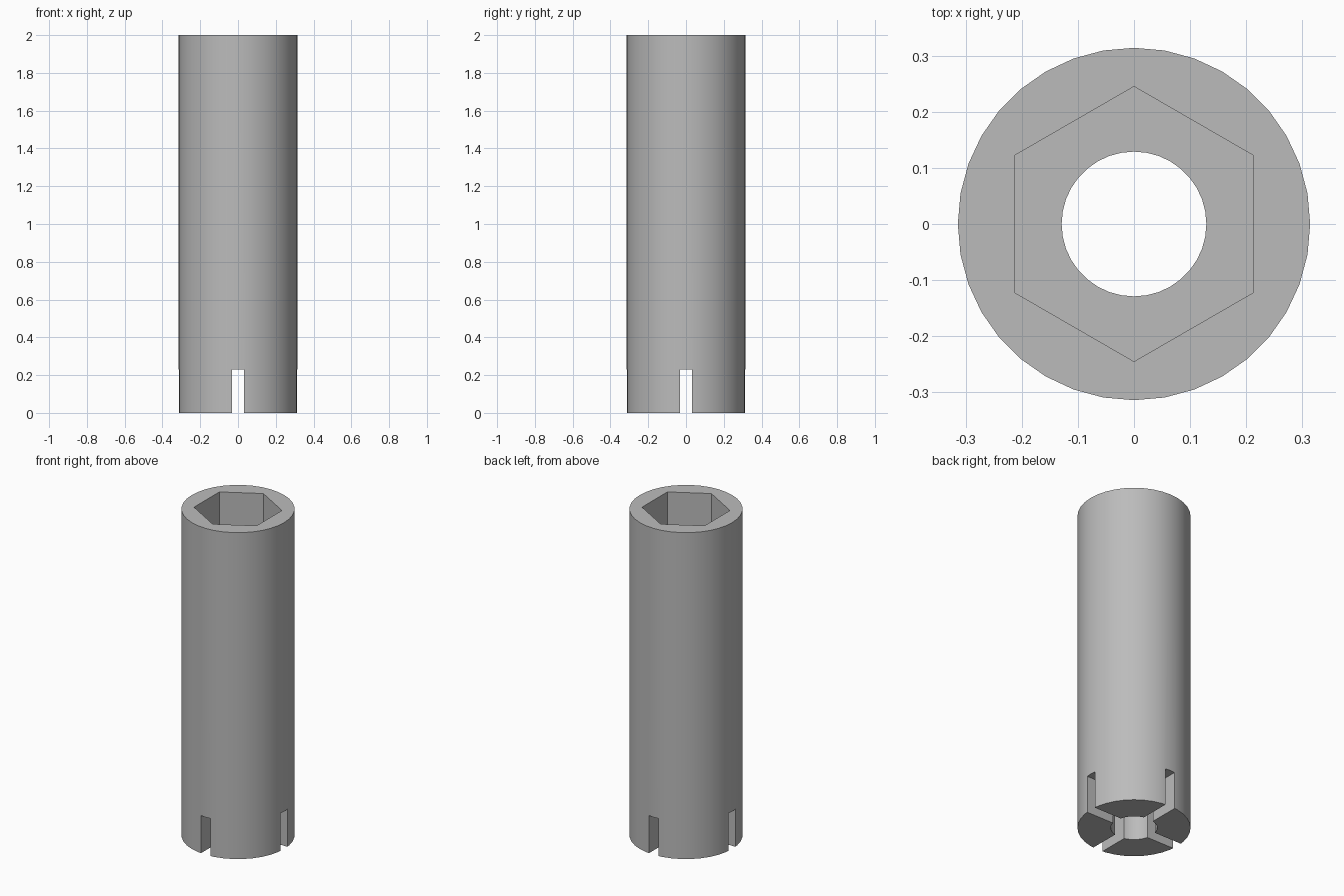
import bpy
import math

cube = bpy.data.objects.get("Cube")
if cube:
    bpy.data.objects.remove(cube, do_unlink=True)

HEIGHT = 2.0
OUTER_RADIUS = 0.314
BORE_RADIUS = 0.129
HEX_RADIUS = 0.245
HEX_DEPTH = 1.0
SLOT_WIDTH = 0.066
SLOT_HEIGHT = 0.23

steel = bpy.data.materials.new("grey_steel")
steel.use_nodes = True
colour = (0.5, 0.5, 0.5, 1)
steel.diffuse_color = colour
steel.node_tree.nodes["Principled BSDF"].inputs["Base Color"].default_value = colour


def prism(name, sides, radius, bottom, top):
    bpy.ops.mesh.primitive_cylinder_add(
        vertices=sides, radius=radius, depth=top - bottom,
        location=(0, 0, (bottom + top) / 2))
    obj = bpy.context.object
    obj.name = name
    obj.data.materials.append(steel)
    return obj


def slot(name, angle):
    bpy.ops.mesh.primitive_cube_add(size=1, location=(0, 0, 0), rotation=(0, 0, angle))
    obj = bpy.context.object
    obj.name = name
    obj.scale = (1, SLOT_WIDTH, SLOT_HEIGHT * 2)
    obj.data.materials.append(steel)
    return obj


# Outer sleeve
body = prism("socket_body", 36, OUTER_RADIUS, 0, HEIGHT)

# Through bore, hexagonal recess and crossed slots in the lower end
cutters = [
    prism("bore_cutter", 36, BORE_RADIUS, -0.1, HEIGHT + 0.1),
    prism("hex_recess_cutter", 6, HEX_RADIUS, HEIGHT - HEX_DEPTH, HEIGHT + 0.1),
    slot("slot_cutter_across", 0),
    slot("slot_cutter_along", math.pi / 2),
]
bpy.context.view_layer.objects.active = body
for cutter in cutters:
    cut = body.modifiers.new(cutter.name, "BOOLEAN")
    cut.operation = "DIFFERENCE"
    cut.solver = "EXACT"
    cut.object = cutter
    bpy.ops.object.modifier_apply(modifier=cut.name)
for cutter in cutters:
    bpy.data.objects.remove(cutter, do_unlink=True)

# Smooth round walls with crisp rims
bpy.ops.object.select_all(action="DESELECT")
body.select_set(True)
bpy.context.view_layer.objects.active = body
bpy.ops.object.shade_smooth_by_angle(angle=math.radians(30))
